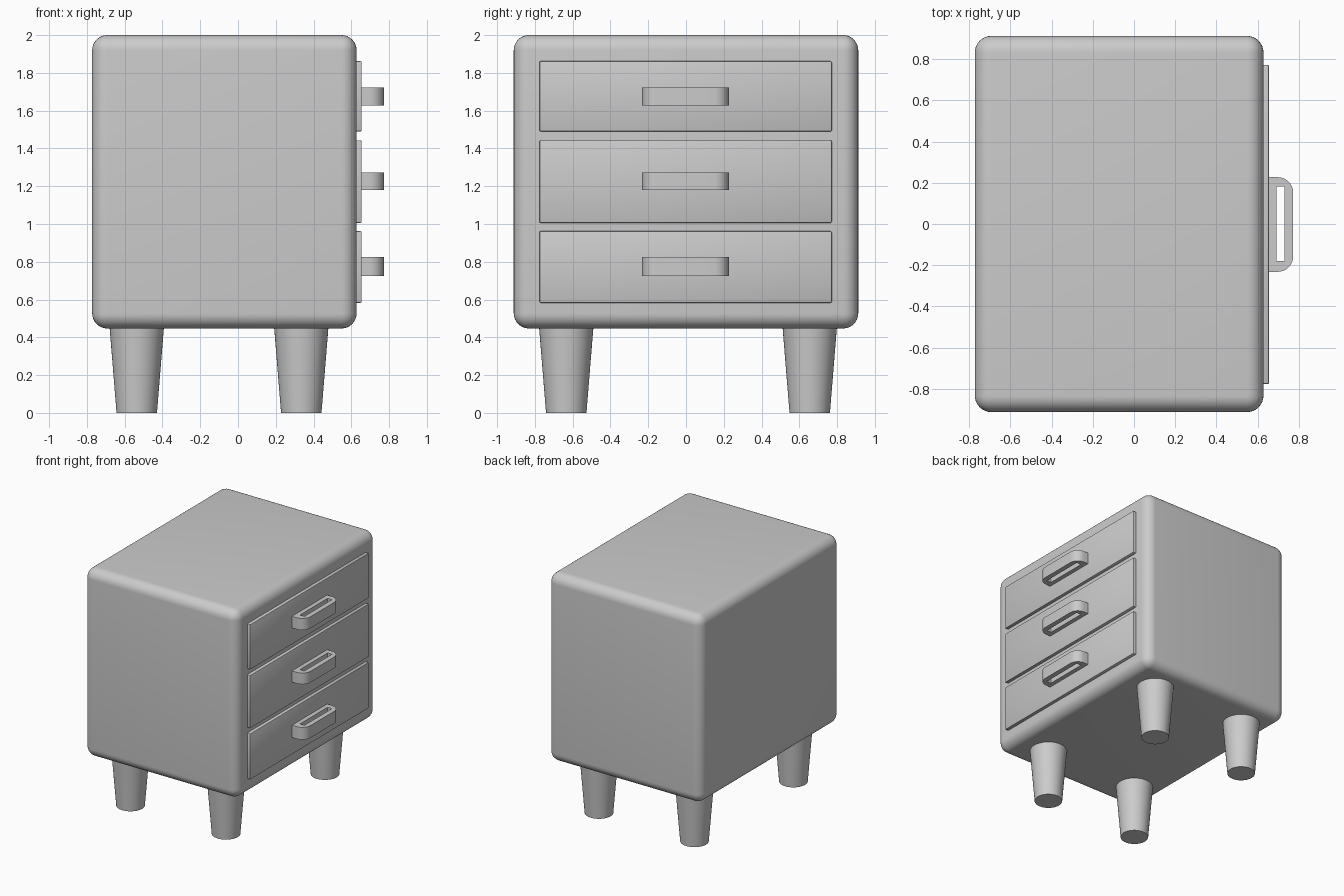
import bpy, bmesh, math

if "Cube" in bpy.data.objects:
    bpy.data.objects.remove(bpy.data.objects["Cube"])


def finish(bm, name, bevel=0.0, segments=1):
    """Turn a bmesh into a named, smooth-shaded object with an optional bevel."""
    bmesh.ops.recalc_face_normals(bm, faces=bm.faces)
    mesh = bpy.data.meshes.new(name)
    bm.to_mesh(mesh)
    bm.free()
    obj = bpy.data.objects.new(name, mesh)
    bpy.context.collection.objects.link(obj)
    bpy.ops.object.select_all(action='DESELECT')
    obj.select_set(True)
    bpy.context.view_layer.objects.active = obj
    if bevel:
        mod = obj.modifiers.new("bevel", 'BEVEL')
        mod.width, mod.segments, mod.limit_method = bevel, segments, 'ANGLE'
        bpy.ops.object.modifier_apply(modifier=mod.name)
    bpy.ops.object.shade_smooth_by_angle(angle=math.radians(35))
    return obj


def box(name, lo, hi, bevel, segments):
    bm = bmesh.new()
    bmesh.ops.create_cube(bm, size=1)
    for v in bm.verts:
        v.co = [(a + b) / 2 + c * (b - a) for a, b, c in zip(lo, hi, v.co)]
    return finish(bm, name, bevel, segments)


def leg(name, x, y):
    bm = bmesh.new()
    bmesh.ops.create_cone(bm, cap_ends=True, segments=48,
                          radius1=0.107, radius2=0.144, depth=0.455)
    bmesh.ops.translate(bm, verts=bm.verts, vec=(x, y, 0.2275))
    return finish(bm, name)


def handle(name, z0, z1):
    """Closed ring: rounded outer front corners, rectangular slot through z."""
    xb, xf, y0, y1, r, n = 0.648, 0.772, -0.232, 0.227, 0.075, 8
    arc = [math.pi / 2 * i / n for i in range(n + 1)]
    right = [(xf - r + r * math.sin(a), y0 + r - r * math.cos(a)) for a in arc]
    left = [(xf - r + r * math.cos(a), y1 - r + r * math.sin(a)) for a in arc]
    outer = [(xb, y0)] + right + left + [(xb, y1)]
    slot = [(0.69, -0.18), (0.731, -0.18), (0.731, 0.181), (0.69, 0.181)]
    bm = bmesh.new()
    edges = []
    for loop in (outer, slot):
        vs = [bm.verts.new((x, y, z0)) for x, y in loop]
        edges += [bm.edges.new((vs[i - 1], vs[i])) for i in range(len(vs))]
    bmesh.ops.triangle_fill(bm, edges=edges, use_beauty=True)
    ext = bmesh.ops.extrude_face_region(bm, geom=bm.faces[:], use_keep_orig=True)
    top = [g for g in ext["geom"] if isinstance(g, bmesh.types.BMVert)]
    bmesh.ops.translate(bm, verts=top, vec=(0, 0, z1 - z0))
    return finish(bm, name)


# Rounded cabinet
box("cabinet_body", (-0.772, -0.912, 0.447), (0.628, 0.912, 2.0), 0.08, 8)

# Drawer fronts with a handle each: drawer z range, handle z range
rows = {
    "bottom": (0.583, 0.962, 0.724, 0.825),
    "middle": (1.006, 1.443, 1.180, 1.273),
    "top": (1.490, 1.862, 1.627, 1.723),
}
for row, (d0, d1, h0, h1) in rows.items():
    box(row + "_drawer", (0.60, -0.776, d0), (0.655, 0.772, d1), 0.007, 2)
    handle(row + "_handle", h0, h1)

# Tapered legs
for xname, x in (("back", -0.536), ("drawer_side", 0.335)):
    for yname, y in (("right", -0.634), ("left", 0.655)):
        leg(f"{xname}_{yname}_leg", x, y)
